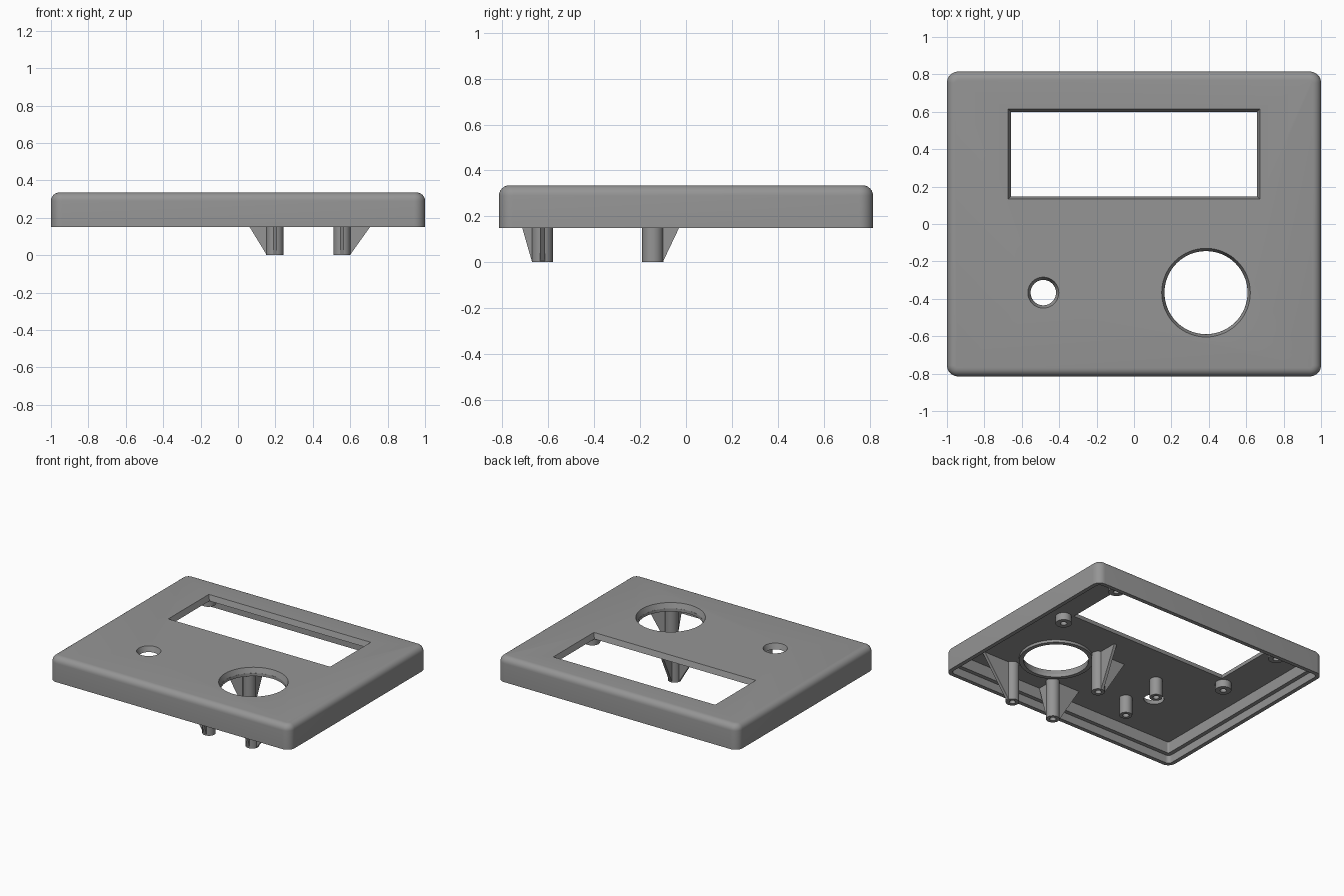
import bpy, bmesh, math
from mathutils import Vector

if "Cube" in bpy.data.objects:
    bpy.data.objects.remove(bpy.data.objects["Cube"])

TOP, PLATE, RIM = 0.335, 0.295, 0.15

grey = bpy.data.materials.new("mid_grey")
grey.diffuse_color = (0.30, 0.30, 0.30, 1)
grey.use_nodes = True
grey.node_tree.nodes["Principled BSDF"].inputs["Base Color"].default_value = grey.diffuse_color


def finish(name, bm, smooth=True):
    bmesh.ops.recalc_face_normals(bm, faces=bm.faces)
    mesh = bpy.data.meshes.new(name)
    bm.to_mesh(mesh)
    bm.free()
    mesh.materials.append(grey)
    ob = bpy.data.objects.new(name, mesh)
    bpy.context.collection.objects.link(ob)
    if smooth:
        bpy.ops.object.select_all(action='DESELECT')
        bpy.context.view_layer.objects.active = ob
        ob.select_set(True)
        bpy.ops.object.shade_smooth_by_angle(angle=math.radians(35))
    return ob


def loft(bm, rings, capped=True, closed=False):
    """Skin between point rings, with end caps or joined into a loop."""
    loops = [[bm.verts.new(p) for p in ring] for ring in rings]
    pairs = list(zip(loops, loops[1:]))
    if closed:
        pairs.append((loops[-1], loops[0]))
    for a, b in pairs:
        for i in range(len(a)):
            j = (i + 1) % len(a)
            bm.faces.new((a[i], a[j], b[j], b[i]))
    if capped:
        bm.faces.new(loops[0])
        bm.faces.new(loops[-1])


def rounded_rect(inset, z, radius):
    hx, hy = 1 - inset - radius, 0.815 - inset - radius
    pts = []
    for k, (sx, sy) in enumerate(((1, 1), (-1, 1), (-1, -1), (1, -1))):
        for i in range(9):
            a = (k + i / 8) * math.pi / 2
            pts.append((sx * hx + radius * math.cos(a), sy * hy + radius * math.sin(a), z))
    return pts


def circle(x, y, r, z, n=32):
    return [(x + r * math.cos(2 * math.pi * i / n), y + r * math.sin(2 * math.pi * i / n), z)
            for i in range(n)]


def rect(x0, x1, y0, y1, z):
    return [(x0, y0, z), (x1, y0, z), (x1, y1, z), (x0, y1, z)]


def tube(name, x, y, outer, inner, z0, z1, n=32):
    bm = bmesh.new()
    loft(bm, [circle(x, y, outer, z0, n), circle(x, y, outer, z1, n),
              circle(x, y, inner, z1, n), circle(x, y, inner, z0, n)], False, True)
    return finish(name, bm)


# Hollow cover: stepped inner lip, outer wall, rounded top edge
bm = bmesh.new()
rings = [rounded_rect(0.06, PLATE, 0.015), rounded_rect(0.06, 0.21, 0.015),
         rounded_rect(0.03, 0.21, 0.03), rounded_rect(0.03, RIM, 0.03),
         rounded_rect(0, RIM, 0.06)]
ROUND = 0.045
for i in range(7):
    a = i / 6 * math.pi / 2
    d = ROUND * (1 - math.cos(a))
    rings.append(rounded_rect(d, TOP - ROUND + ROUND * math.sin(a), 0.06 - d))
loft(bm, rings)
cover = finish("cover", bm, False)

# Tapered openings: window, dial hole, button hole
LOW, HIGH = PLATE - 0.02, TOP + 0.02


def cut(name, ring_at):
    bm = bmesh.new()
    loft(bm, [ring_at(0, LOW), ring_at(0, PLATE), ring_at(0.015, TOP), ring_at(0.015, HIGH)])
    cutter = finish(name, bm, False)
    cutter.hide_render = True
    cutter.hide_viewport = True
    mod = cover.modifiers.new(name, 'BOOLEAN')
    mod.operation, mod.solver, mod.object = 'DIFFERENCE', 'EXACT', cutter
    return cutter


cutters = [
    cut("window_cutter", lambda t, z: rect(-0.658 - t, 0.658 + t, 0.148 - t, 0.60 + t, z)),
    cut("dial_cutter", lambda t, z: circle(0.385, -0.367, 0.222 + t, z, 64)),
    cut("button_cutter", lambda t, z: circle(-0.485, -0.367, 0.068 + t, z, 40)),
]
bpy.context.view_layer.update()
graph = bpy.context.evaluated_depsgraph_get()
cover_mesh = bpy.data.meshes.new_from_object(cover.evaluated_get(graph))
cover.modifiers.clear()
cover.data = cover_mesh
for c in cutters:
    bpy.data.objects.remove(c)
bpy.ops.object.select_all(action='DESELECT')
bpy.context.view_layer.objects.active = cover
cover.select_set(True)
bpy.ops.object.shade_smooth_by_angle(angle=math.radians(35))

# Collar under the dial hole
tube("dial_collar", 0.385, -0.367, 0.252, 0.222, 0.275, PLATE + 0.002, 64)

# Short screw bosses around the window
for x in (-0.71, 0.71):
    for y in (0.10, 0.66):
        tube("window_boss", x, y, 0.055, 0.022, 0.24, PLATE + 0.002)

# Medium posts beside the button hole
for y in (-0.16, -0.48):
    tube("button_post", -0.33, y, 0.044, 0.022, 0.16, PLATE + 0.002)


def gusset(x, y, direction, reach):
    """Triangular fin from a post out to the plate."""
    d = Vector((direction[0], direction[1], 0))
    side = Vector((-d.y, d.x, 0)) * 0.011
    base = Vector((x, y, 0))
    profile = [(0.035, 0.005), (0.046, 0.005), (reach, PLATE + 0.002), (0.035, PLATE + 0.002)]
    bm = bmesh.new()
    loft(bm, [[base + d * u + side * s + Vector((0, 0, z)) for u, z in profile]
              for s in (-1, 1)])
    finish("post_gusset", bm, False)


# Tall posts around the dial, each braced by two fins
for x, y, fins in ((0.556, -0.626, (((1, 0), 0.255), ((0, -1), 0.13))),
                   (0.197, -0.626, (((-1, 0), 0.225), ((0, -1), 0.13))),
                   (0.197, -0.145, (((-1, 0), 0.225), ((0, 1), 0.185)))):
    tube("dial_post", x, y, 0.046, 0.022, 0, PLATE + 0.002)
    for direction, reach in fins:
        gusset(x, y, direction, reach)
